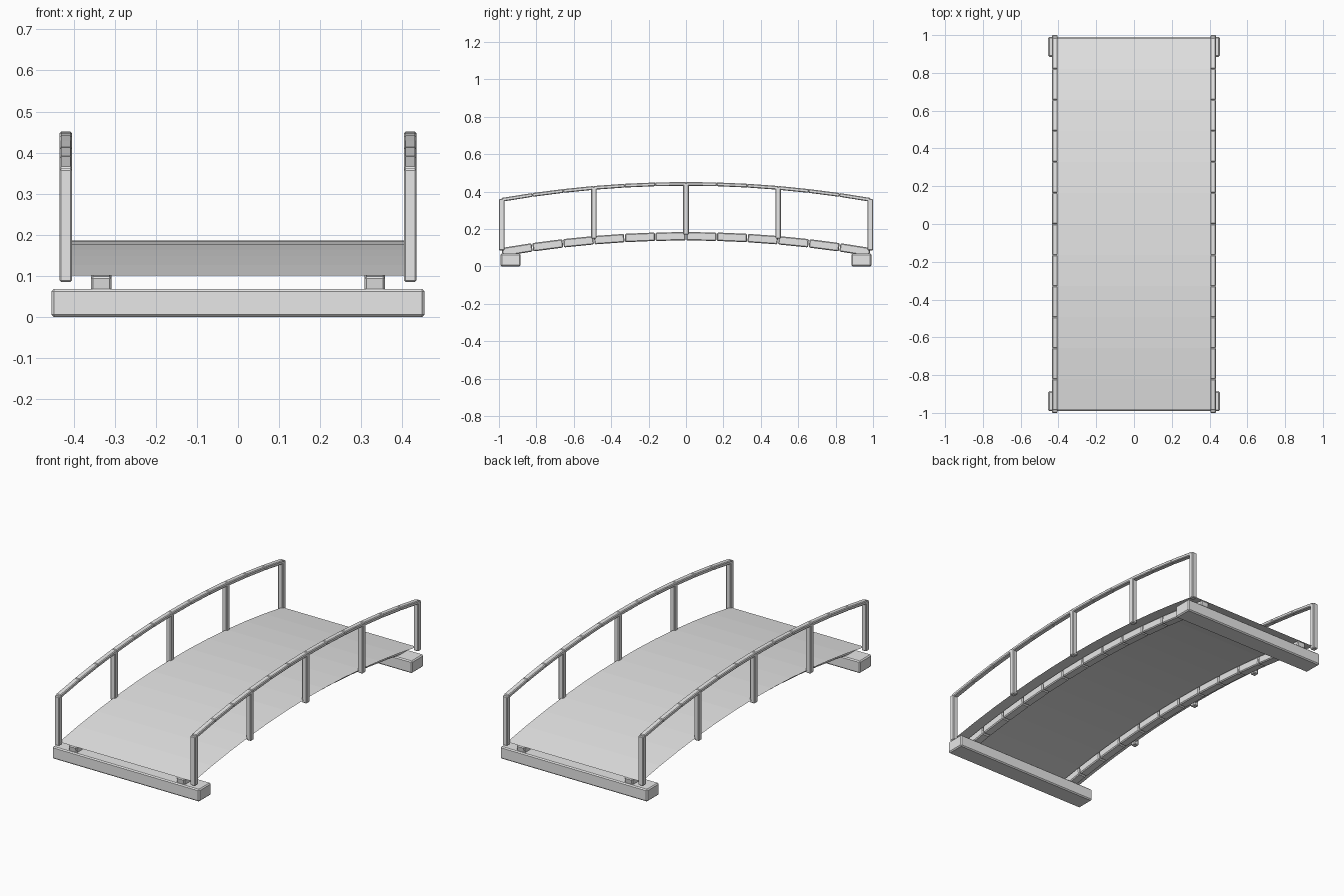
import bpy, bmesh, math
from mathutils import Matrix, Vector

scene = bpy.context.scene
if "Cube" in scene.objects:
    bpy.data.objects.remove(scene.objects["Cube"], do_unlink=True)

SEGMENTS = 12
HALF = 0.985        # half span of the arch
RISE = 0.085

grey = bpy.data.materials.new("plain_grey")
grey.use_nodes = True
grey.diffuse_color = (0.8, 0.8, 0.8, 1)
grey.node_tree.nodes["Principled BSDF"].inputs["Base Color"].default_value = (0.8, 0.8, 0.8, 1)


def arch(y, base):
    """Height of the arch at y, with its ends at base."""
    return base + RISE * (1 - (y / HALF) ** 2)


def add_box(bm, centre, size, tilt=0):
    """Add a box, turned about x by tilt."""
    matrix = (Matrix.Translation(centre) @ Matrix.Rotation(tilt, 4, 'X')
              @ Matrix.Diagonal((*size, 1)))
    bmesh.ops.create_cube(bm, size=1, matrix=matrix)


def finish(name, bm, bevel=0):
    mesh = bpy.data.meshes.new(name)
    bm.to_mesh(mesh)
    bm.free()
    mesh.materials.append(grey)
    obj = bpy.data.objects.new(name, mesh)
    scene.collection.objects.link(obj)
    if bevel:
        mod = obj.modifiers.new("bevel", 'BEVEL')
        mod.width = bevel
        mod.segments = 1
    return obj


stations = [HALF * (2 * i / SEGMENTS - 1) for i in range(SEGMENTS + 1)]


def arched_bar(name, x, base, width, height, gap, bevel):
    """Row of straight blocks that follows the arch."""
    bm = bmesh.new()
    for y0, y1 in zip(stations, stations[1:]):
        a = Vector((x, y0, arch(y0, base)))
        b = Vector((x, y1, arch(y1, base)))
        d = b - a
        add_box(bm, (a + b) / 2, (width, d.length - gap, height), math.atan2(d.z, d.y))
    finish(name, bm, bevel)


# Deck: thin arched sheet
bm = bmesh.new()
rows = [[bm.verts.new((x, y, arch(y, 0.101))) for x in (-0.415, 0.415)] for y in stations]
for (a, b), (c, d) in zip(rows, rows[1:]):
    bm.faces.new((a, b, d, c))
finish("deck", bm)

# Stringers, handrails and posts on both sides
for side, s in (("left", 1), ("right", -1)):
    arched_bar(side + "_stringer", s * 0.333, 0.076, 0.05, 0.045, 0.004, 0.005)
    arched_bar(side + "_handrail", s * 0.419, 0.356, 0.03, 0.02, 0, 0.004)
    for i in range(5):
        y = HALF * (i / 2 - 1)
        low, high = arch(y, 0.085), arch(y, 0.361)
        bm = bmesh.new()
        add_box(bm, (s * 0.419, y, (low + high) / 2), (0.03, 0.03, high - low))
        finish(f"{side}_post_{i + 1}", bm, 0.004)

# Ground beams under each end
for end, s in (("front", -1), ("back", 1)):
    bm = bmesh.new()
    add_box(bm, (0, s * 0.938, 0.034), (0.908, 0.106, 0.068))
    finish(end + "_ground_beam", bm, 0.006)
